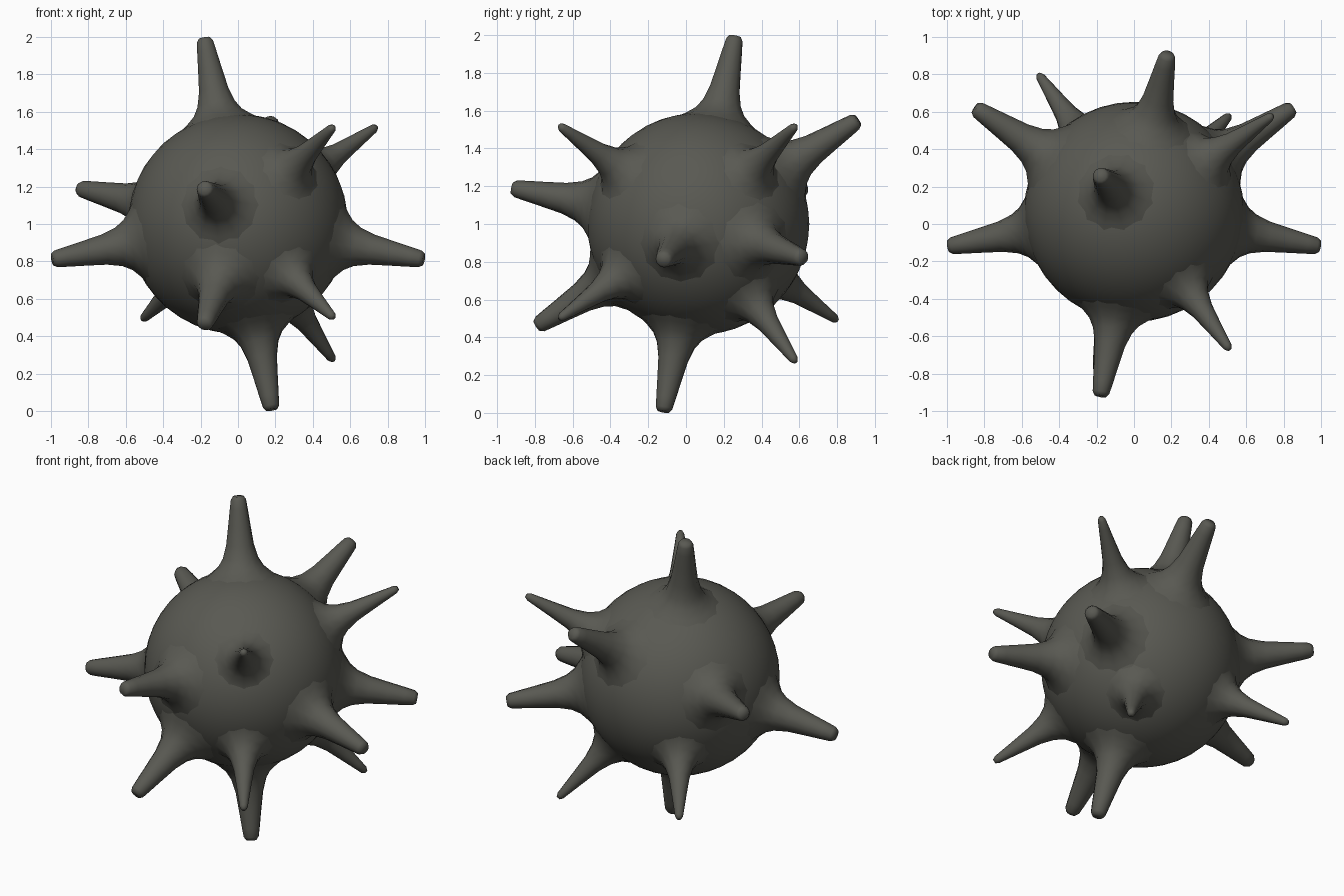
import bpy, bmesh, math
from mathutils import Vector

if "Cube" in bpy.data.objects:
    bpy.data.objects.remove(bpy.data.objects["Cube"])

C = Vector((0, 0.065, 1.0))   # ball centre
R = 0.588                     # ball radius

mat = bpy.data.materials.new("dark_grey")
mat.diffuse_color = (0.10, 0.10, 0.085, 1)
mat.use_nodes = True
mat.node_tree.nodes["Principled BSDF"].inputs["Base Color"].default_value = mat.diffuse_color


def finish(bm, name):
    bmesh.ops.recalc_face_normals(bm, faces=bm.faces)
    for f in bm.faces:
        f.smooth = True
    me = bpy.data.meshes.new(name)
    bm.to_mesh(me)
    bm.free()
    me.materials.append(mat)
    ob = bpy.data.objects.new(name, me)
    bpy.context.collection.objects.link(ob)
    return ob


def spike(name, tip, profile, sides=12):
    """Lathe a (fraction of spike length, radius) profile from the ball to the tip."""
    axis = Vector(tip) - C
    length = axis.length
    bm = bmesh.new()
    rings = []
    for t, r in profile:
        d = 0.53 + t * (length - 0.53)
        rings.append([bm.verts.new((r * math.cos(a), r * math.sin(a), d))
                      for a in (2 * math.pi * i / sides for i in range(sides))])
    for lo, hi in zip(rings, rings[1:]):
        for i in range(sides):
            j = (i + 1) % sides
            bm.faces.new((lo[i], lo[j], hi[j], hi[i]))
    bm.faces.new(rings[-1])
    ob = finish(bm, name)
    ob.rotation_mode = 'QUATERNION'
    ob.rotation_quaternion = axis.to_track_quat('Z', 'Y')
    ob.location = C


# round body
bm = bmesh.new()
bmesh.ops.create_icosphere(bm, subdivisions=4, radius=R)
finish(bm, "ball_body").location = C

# flared bases blend into the ball, blunt tips
thick = [(0, .235), (.08, .18), (.16, .135), (.26, .105), (.42, .082),
         (.65, .066), (.85, .053), (.96, .045), (1, .032)]
thin = [(0, .225), (.07, .165), (.15, .115), (.26, .083), (.42, .060),
        (.65, .044), (.85, .031), (.96, .024), (1, .013)]

thick_tips = [(-.18, .26, 1.993), (.18, -.12, .007), (-.993, -.12, .81), (.993, -.12, .81),
              (-.18, -.92, 1.19), (.18, .91, 1.55), (.85, .62, .82), (-.85, .62, 1.19),
              (-.18, -.79, .46)]
thin_tips = [(.51, -.67, 1.52), (.74, .58, 1.52), (.51, -.67, .50),
             (.51, .58, .27), (-.51, .80, .49)]
for n, tip in enumerate(thick_tips):
    spike(f"thick_spike_{n + 1}", tip, thick)
for n, tip in enumerate(thin_tips):
    spike(f"thin_spike_{n + 1}", tip, thin)
